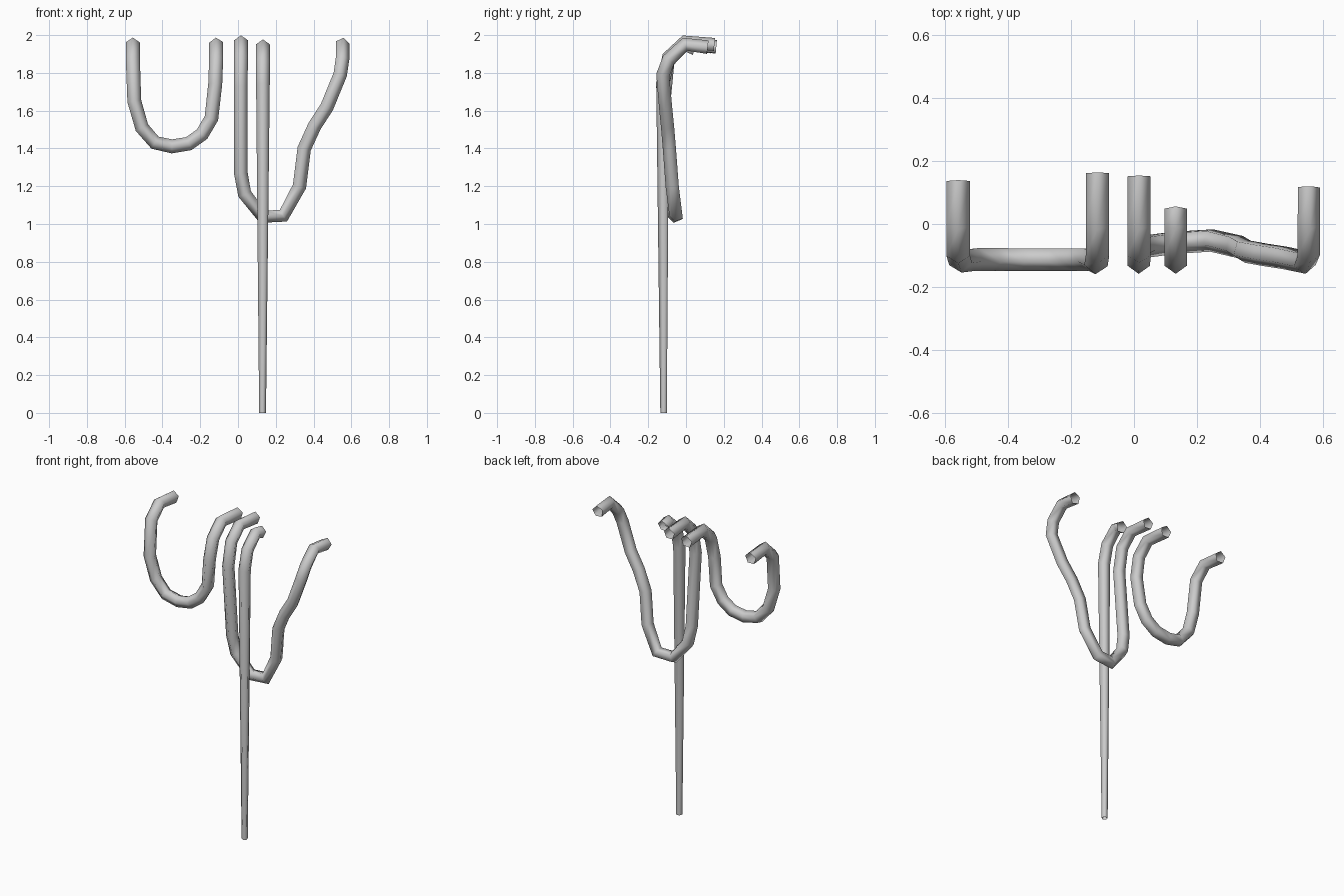
import bpy, bmesh, math
from mathutils import Vector

if "Cube" in bpy.data.objects:
    bpy.data.objects.remove(bpy.data.objects["Cube"])

SIDES = 5


def tube(name, pts, radii):
    """Open low-poly tube swept along pts, frame carried from ring to ring."""
    p = [Vector(q) for q in pts]
    bm = bmesh.new()
    rings, up = [], Vector((0, 0, 1))
    for i, c in enumerate(p):
        a = (c - p[i - 1]).normalized() if i else Vector()
        b = (p[i + 1] - c).normalized() if i < len(p) - 1 else Vector()
        t = (a + b).normalized()
        up = (up - t * up.dot(t)).normalized()
        side = t.cross(up)
        ring = []
        for k in range(SIDES):
            ang = 2 * math.pi * k / SIDES
            ring.append(bm.verts.new(c + radii[i] * (up * math.cos(ang) + side * math.sin(ang))))
        rings.append(ring)
    for r0, r1 in zip(rings, rings[1:]):
        for k in range(SIDES):
            j = (k + 1) % SIDES
            bm.faces.new((r0[k], r0[j], r1[j], r1[k]))
    bmesh.ops.recalc_face_normals(bm, faces=bm.faces)
    me = bpy.data.meshes.new(name)
    bm.to_mesh(me)
    bm.free()
    for f in me.polygons:
        f.use_smooth = True
    ob = bpy.data.objects.new(name, me)
    bpy.context.collection.objects.link(ob)
    return ob


def hook(x, end_y, z=1.945):
    """Backward-bent end of a hose, from the open mouth to the downward run."""
    return [(x, end_y, z - 0.01), (x, -0.005, z + 0.005), (x, -0.09, z - 0.075)]


# Short hose hanging in a U on the left
loop = [(-0.55, -0.115, 1.65), (-0.51, -0.11, 1.51), (-0.44, -0.11, 1.43),
        (-0.35, -0.11, 1.41), (-0.26, -0.11, 1.425), (-0.19, -0.11, 1.475),
        (-0.14, -0.11, 1.56), (-0.12, -0.12, 1.74)]
pts = hook(-0.557, 0.135) + loop + hook(-0.115, 0.16)[::-1]
tube("short_looped_hose", pts, [0.039] * len(pts))

# Long hose hanging behind the straight one
loop = [(0.015, -0.12, 1.73), (0.015, -0.08, 1.27), (0.035, -0.07, 1.16),
        (0.13, -0.057, 1.04), (0.24, -0.05, 1.045), (0.325, -0.07, 1.2),
        (0.35, -0.085, 1.4), (0.405, -0.095, 1.52), (0.47, -0.105, 1.62),
        (0.54, -0.12, 1.79)]
pts = hook(0.016, 0.15, 1.957) + loop + hook(0.552, 0.115)[::-1]
tube("long_looped_hose", pts, [0.038] * len(pts))

# Straight hose tapering to the floor
pts = hook(0.132, 0.045, 1.935) + [(0.132, -0.12, 1.74), (0.13, -0.117, 0)]
tube("straight_hose", pts, [0.038] * 4 + [0.019])
